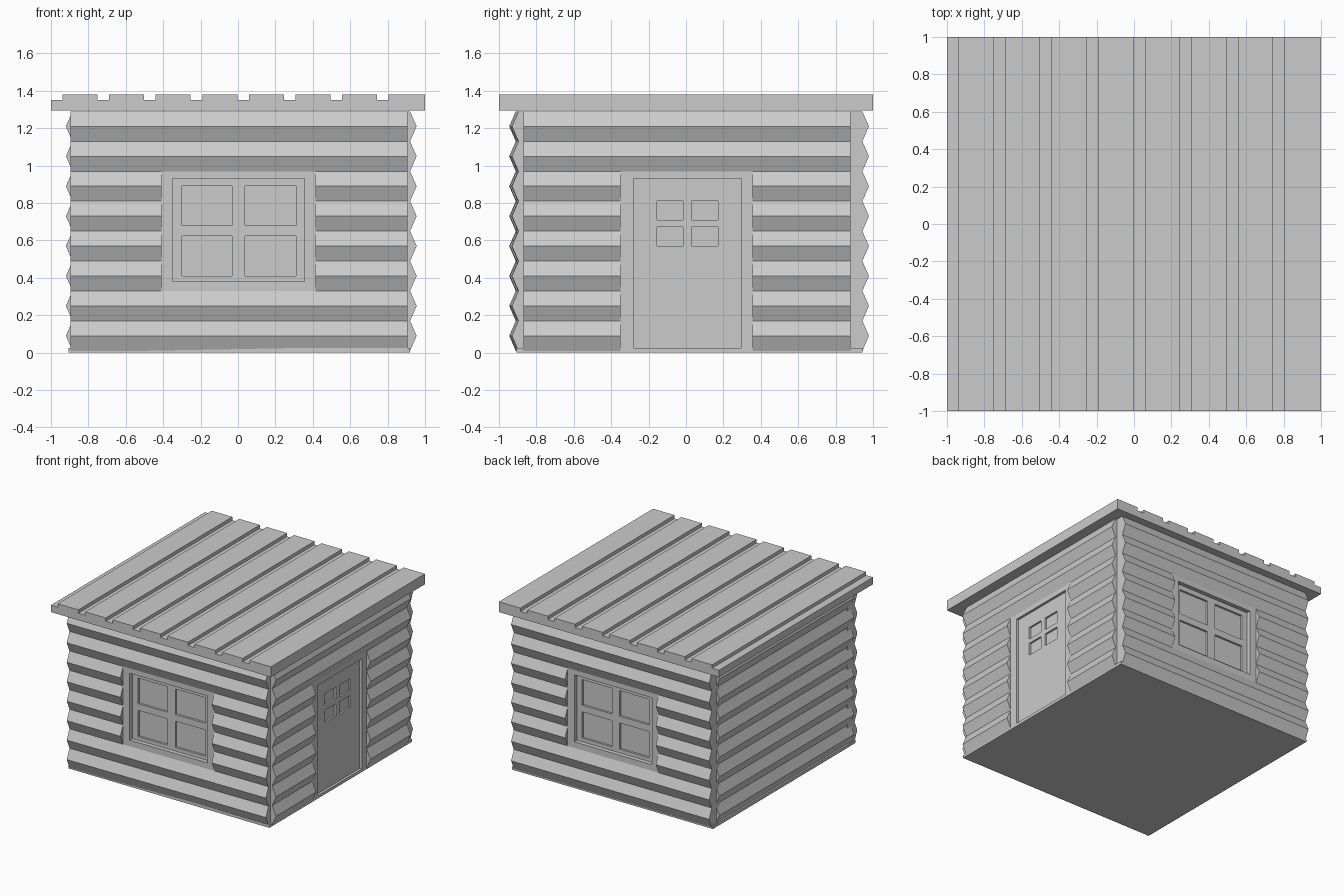
import bpy
from mathutils import Matrix, Vector

if "Cube" in bpy.data.objects:
    bpy.data.objects.remove(bpy.data.objects["Cube"])

grey = bpy.data.materials.new("plain_grey")
grey.use_nodes = True
COLOUR = (0.6, 0.6, 0.6, 1)
grey.diffuse_color = COLOUR
grey.node_tree.nodes["Principled BSDF"].inputs["Base Color"].default_value = COLOUR

LOG = 0.16       # height of one log
BULGE = 0.035    # how far a log stands out
BASE = 0.01      # bottom of the lowest log
THICK = 0.09     # wall thickness behind the logs


class Part:
    """Collects prisms in wall space (u along, d outward, z up) into one object."""

    def __init__(self, name, place=Matrix()):
        self.name, self.place = name, place
        self.verts, self.faces = [], []

    def prism(self, profile, u0, u1):
        # profile is a loop of (d, z) points, extruded along u
        n, k = len(profile), len(self.verts)
        self.verts += [self.place @ Vector((u, d, z)) for u in (u0, u1) for d, z in profile]
        self.faces += [[k + i for i in range(n)], [k + n + i for i in reversed(range(n))]]
        for i in range(n):
            j = (i + 1) % n
            self.faces.append([k + i, k + n + i, k + n + j, k + j])

    def box(self, u0, u1, d0, d1, z0, z1):
        self.prism([(d0, z0), (d1, z0), (d1, z1), (d0, z1)], u0, u1)

    def logs(self, u0, u1, first, last):
        # stacked logs, each a ridge between two valleys
        outline = [(-THICK, BASE + last * LOG), (-THICK, BASE + first * LOG)]
        for i in range(first, last):
            outline += [(0, BASE + i * LOG), (BULGE, BASE + (i + 0.5) * LOG)]
        self.prism(outline + [(0, BASE + last * LOG)], u0, u1)

    def ring(self, outer, inner, d0, d1):
        # flat border between two (u0, u1, z0, z1) rectangles
        a, b, c, e = outer
        p, q, r, s = inner
        self.box(a, p, d0, d1, c, e)
        self.box(q, b, d0, d1, c, e)
        if r > c:
            self.box(p, q, d0, d1, c, r)
        self.box(p, q, d0, d1, s, e)

    def cross(self, rect, bar_u, bar_z, d0, d1):
        # glazing bars
        u0, u1, z0, z1 = rect
        self.box(bar_u[0], bar_u[1], d0, d1, z0, z1)
        self.box(u0, bar_u[0], d0, d1, *bar_z)
        self.box(bar_u[1], u1, d0, d1, *bar_z)

    def finish(self):
        import bmesh
        mesh = bpy.data.meshes.new(self.name)
        mesh.from_pydata(self.verts, [], self.faces)
        bm = bmesh.new()
        bm.from_mesh(mesh)
        bmesh.ops.recalc_face_normals(bm, faces=bm.faces)
        bm.to_mesh(mesh)
        bm.free()
        mesh.materials.append(grey)
        bpy.context.collection.objects.link(bpy.data.objects.new(self.name, mesh))


def side(u_axis, out_axis, origin):
    m = Matrix((u_axis, out_axis, (0, 0, 1))).transposed().to_4x4()
    m.translation = origin
    return m


# Wall spaces; the front wall stands very slightly askew
front = side((1, 0.008, 0), (0, -1, 0), (0, -0.903, 0))
back = side((1, 0, 0), (0, 1, 0), (0, 0.943, 0))
left = side((0, 1, 0), (1, 0, 0), (0.92, 0, 0))
right = side((0, 1, 0), (-1, 0, 0), (-0.885, 0, 0))

# Front and back walls with windows
for label, place in (("front", front), ("back", back)):
    wall = Part(label + "_log_wall", place)
    wall.logs(-0.895, 0.905, 0, 2)
    wall.logs(-0.895, 0.905, 6, 8)
    wall.logs(-0.895, -0.41, 2, 6)
    wall.logs(0.415, 0.905, 2, 6)
    wall.finish()

    opening = (-0.35, 0.355, 0.38, 0.93)
    panes = (-0.30, 0.31, 0.41, 0.89)
    frame = Part(label + "_window_frame", place)
    frame.ring((-0.41, 0.415, 0.33, 0.97), opening, -THICK, 0)
    frame.finish()
    sash = Part(label + "_window_sash", place)
    sash.ring(opening, panes, -0.07, -0.035)
    sash.cross(panes, (-0.033, 0.038), (0.625, 0.68), -0.07, -0.035)
    sash.finish()
    glass = Part(label + "_window_glass", place)
    glass.box(-0.30, 0.31, -0.07, -0.052, 0.41, 0.89)
    glass.finish()

# Door wall
wall = Part("door_log_wall", left)
wall.logs(-0.87, 0.88, 6, 8)
wall.logs(-0.87, -0.35, 0, 6)
wall.logs(0.355, 0.88, 0, 6)
wall.finish()
doorway = (-0.28, 0.295, 0.02, 0.93)
frame = Part("door_frame", left)
frame.ring((-0.35, 0.355, 0.02, 0.97), doorway, -THICK, 0)
frame.finish()

# Door with four shallow panes
panes = (-0.155, 0.17, 0.57, 0.81)
door = Part("door", left)
door.ring(doorway, panes, -0.06, -0.02)
door.cross(panes, (-0.015, 0.03), (0.672, 0.71), -0.06, -0.02)
door.finish()
glass = Part("door_glass", left)
glass.box(-0.155, 0.17, -0.06, -0.035, 0.57, 0.81)
glass.finish()

# Plain wall
wall = Part("plain_log_wall", right)
wall.logs(-0.87, 0.88, 0, 8)
wall.finish()

# Floor slab
floor = Part("floor")
floor.box(-0.905, 0.92, -0.907, 0.943, 0, 0.024)
floor.finish()

# Roof: one outline with evenly spaced grooves, extruded front to back
outline = [(1, 1.38), (1, 1.295), (-1, 1.295)]
for i in range(8):
    x = -1 + i * 0.249
    if i:
        outline.append((x, 1.38))
    outline += [(x, 1.352), (x + 0.062, 1.352), (x + 0.062, 1.38)]
roof = Part("grooved_roof", side((0, 1, 0), (1, 0, 0), (0, 0, 0)))
roof.prism(outline, -1, 1)
roof.finish()
